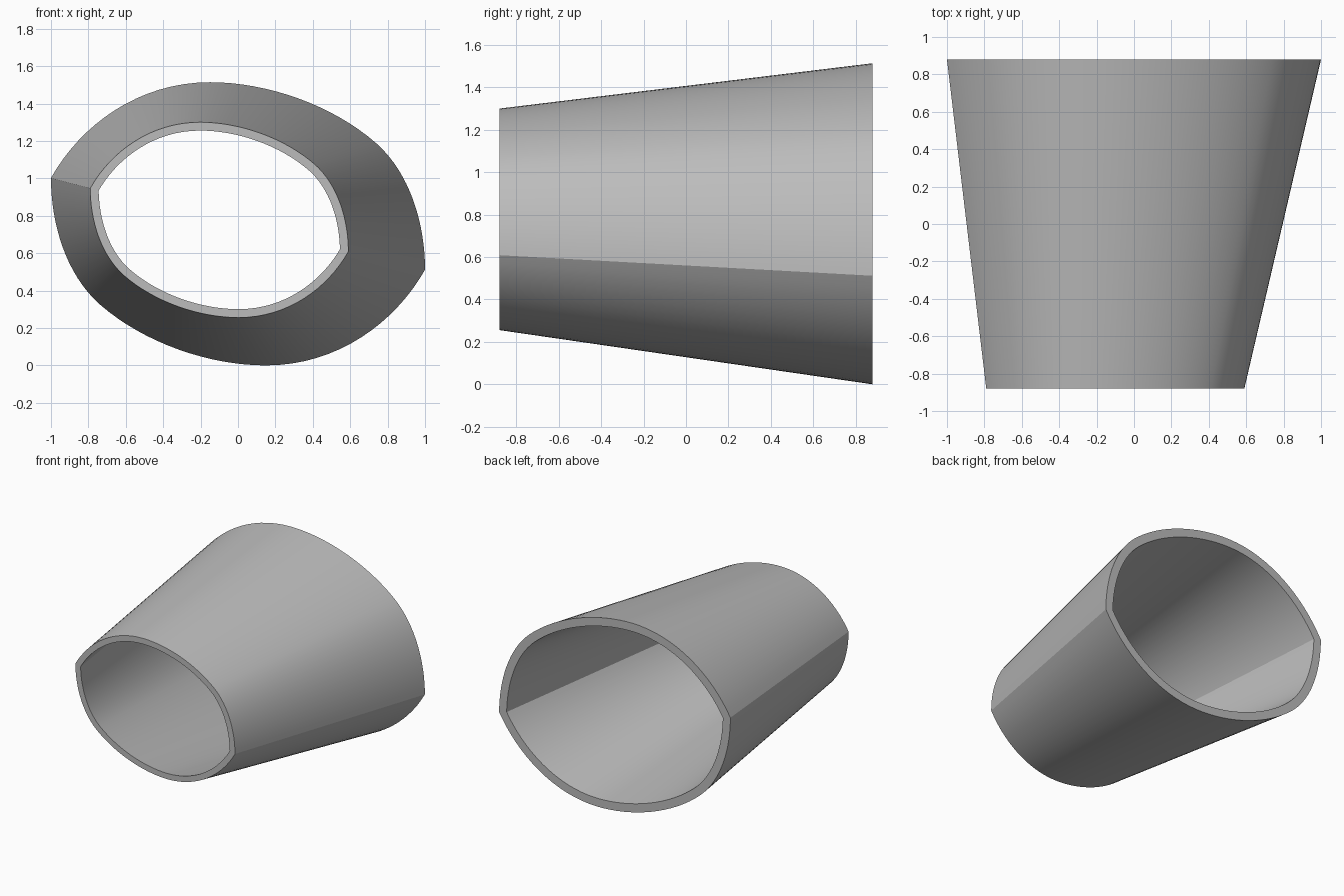
import bpy, bmesh, math
from mathutils import Vector
from mathutils.geometry import interpolate_bezier

cube = bpy.data.objects.get("Cube")
if cube:
    bpy.data.objects.remove(cube)

STEPS = 16
WALL = 0.065
# One half of the outline, as chained Bezier handles (x, z)
HANDLES = [(-1, .245), (-.84, .53), (-.53, .757), (-.15, .757),
           (.15, .757), (.5, .64), (.74, .43),
           (.92, .27), (1, 0), (1, -.245)]


def outline():
    """Closed outline: the half curve plus the same half turned by 180 degrees."""
    pts = [Vector(p) for p in HANDLES]
    half = []
    for i in range(0, len(pts) - 1, 3):
        half += interpolate_bezier(*pts[i:i + 4], STEPS + 1)[:-1]
    half = [Vector((p[0], p[1])) for p in half]
    return half + [-p for p in half]


def inset(pts, d):
    """Mitred inward offset of a clockwise outline."""
    result = []
    for i, p in enumerate(pts):
        a = (p - pts[i - 1]).normalized()
        b = (pts[(i + 1) % len(pts)] - p).normalized()
        n = Vector((a.y + b.y, -a.x - b.x)).normalized()
        result.append(p + n * d / n.dot(Vector((a.y, -a.x))))
    return result


outer = outline()
inner = inset(outer, WALL)
bm = bmesh.new()


def ring(pts, scale, x, y, z):
    return [bm.verts.new((x + p.x * scale, y, z + p.y * scale)) for p in pts]


# Outer skin, back rim, inner skin and front rim form one closed loop of rings
front = (.69, -.1, -.88, .778)
back = (1, 0, .88, .757)
rings = [ring(outer, *front), ring(outer, *back),
         ring(inner, *back), ring(inner, *front)]
count = len(outer)
for k in range(4):
    r, s = rings[k], rings[(k + 1) % 4]
    for i in range(count):
        j = (i + 1) % count
        bm.faces.new((r[i], r[j], s[j], s[i]))
bmesh.ops.recalc_face_normals(bm, faces=bm.faces)

mesh = bpy.data.meshes.new("tapered_tube")
bm.to_mesh(mesh)
bm.free()
tube = bpy.data.objects.new("tapered_tube", mesh)
bpy.context.collection.objects.link(tube)

# Plain grey finish
grey = bpy.data.materials.new("plain_grey")
grey.use_nodes = True
color = (.5, .5, .5, 1)
grey.diffuse_color = color
grey.node_tree.nodes["Principled BSDF"].inputs["Base Color"].default_value = color
mesh.materials.append(grey)

# Smooth sides with crisp rims and side creases
bpy.context.view_layer.objects.active = tube
tube.select_set(True)
bpy.ops.object.shade_smooth_by_angle(angle=math.radians(18))
